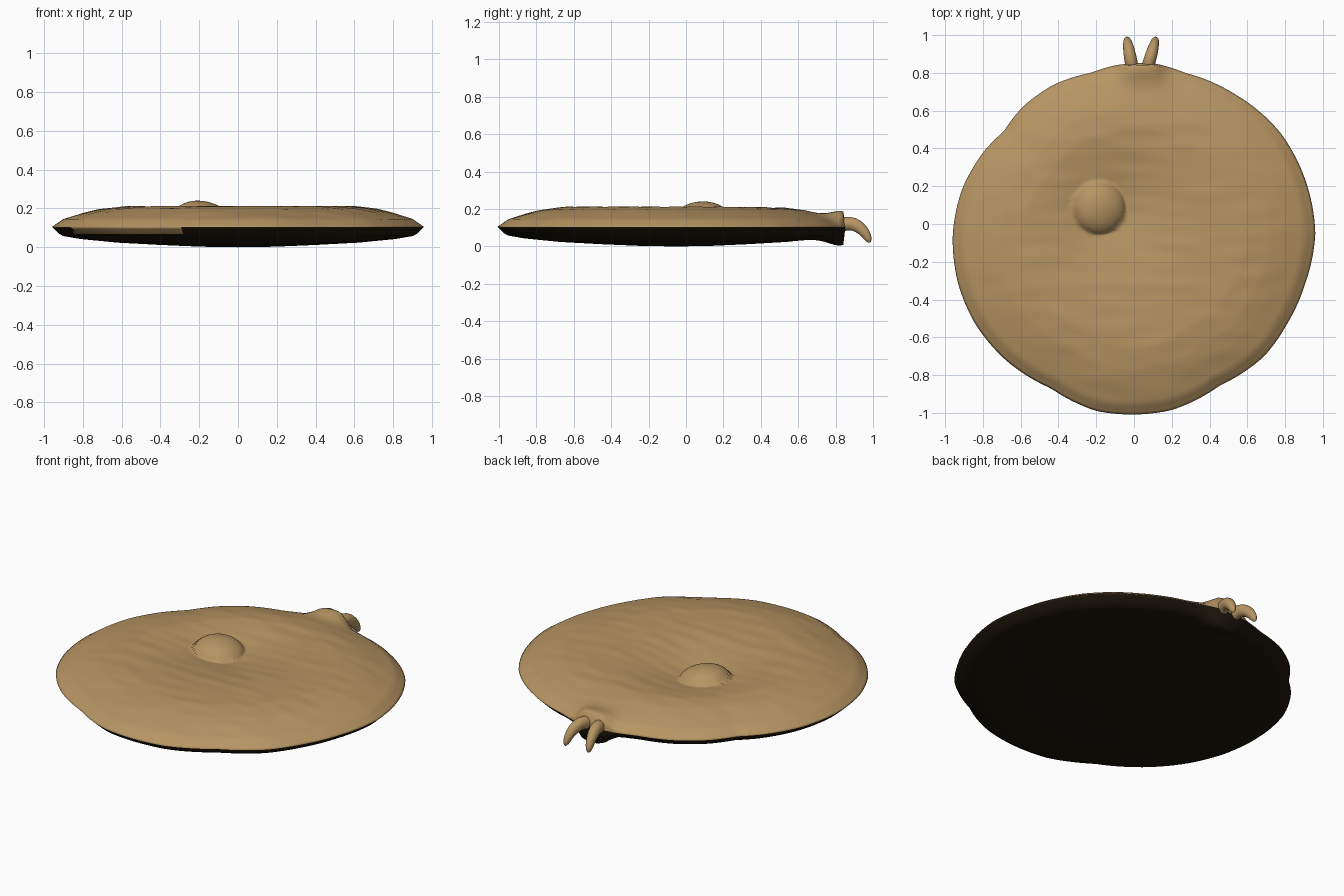
import bpy, bmesh, math
from mathutils import Vector, noise

if "Cube" in bpy.data.objects:
    bpy.data.objects.remove(bpy.data.objects["Cube"])


def material(name, colour):
    mat = bpy.data.materials.new(name)
    mat.use_nodes = True
    mat.diffuse_color = (*colour, 1)
    mat.node_tree.nodes["Principled BSDF"].inputs["Base Color"].default_value = (*colour, 1)
    return mat


tan = material("tan", (0.47, 0.30, 0.125))
dark = material("dark brown", (0.012, 0.008, 0.003))

CENTRE = Vector((0, -0.05))
DISH = Vector((-0.1, 0.06))
BUMP = Vector((-0.185, 0.085))
OUTLINE = [(0.96, -0.05), (0.915, 0.21), (0.77, 0.49), (0.53, 0.69), (0.27, 0.80),
           (0.11, 0.85), (-0.1, 0.84), (-0.23, 0.80), (-0.42, 0.74), (-0.59, 0.62),
           (-0.69, 0.49), (-0.79, 0.39), (-0.91, 0.185), (-0.96, -0.06), (-0.93, -0.32),
           (-0.84, -0.53), (-0.68, -0.72), (-0.44, -0.87), (-0.2, -0.99), (0.2, -0.985),
           (0.455, -0.855), (0.69, -0.70), (0.81, -0.53), (0.905, -0.32)]
TOP = [(0, 0.215), (0.62, 0.212), (0.75, 0.197), (0.83, 0.178), (0.94, 0.145), (1, 0.105)]
BOTTOM = [(0, 0), (0.2, 0.003), (0.42, 0.012), (0.65, 0.024), (0.85, 0.043), (0.95, 0.06), (1, 0.105)]


def lookup(table, s):
    for (a, u), (b, v) in zip(table, table[1:]):
        if s <= b:
            return u + (v - u) * (s - a) / (b - a)
    return table[-1][1]


# rim radius for each angle, from the outline
polar = sorted((math.atan2(y - CENTRE.y, x - CENTRE.x) % math.tau,
                math.hypot(x - CENTRE.x, y - CENTRE.y)) for x, y in OUTLINE)
polar = [(polar[-1][0] - math.tau, polar[-1][1])] + polar + [(polar[0][0] + math.tau, polar[0][1])]


def height(p, s, upper):
    # head swelling at the back edge
    head = math.exp(-((p.x - 0.04) / 0.11) ** 4 - ((p.y - 0.82) / 0.1) ** 2)
    if not upper:
        z = lookup(BOTTOM, s)
        return z * (1 - head) + 0.005 * head if s < 0.99 else z
    z = lookup(TOP, s)
    if s < 0.99:
        z += (0.19 - z) * head
    # sunken middle, with a round knob standing in it
    z -= 0.06 * math.exp(-((p - DISH).length / 0.29) ** 2)
    d = (p - BUMP).length / 0.14
    if d < 1:
        z += 0.08 * math.sqrt(1 - d * d) ** 1.3
    # faint skin wrinkles
    fade = min(1, (1 - s) * 5) * (0 if d < 1.1 else 1)
    return z + 0.004 * fade * noise.noise(Vector((p.x * 4, p.y * 14, 0)))


# flat round body: upper and lower skins share the rim ring
SEG = 160
LEVELS = [i / 50 for i in range(1, 49)] + [0.975, 0.988]
bm = bmesh.new()


def ring(s, upper):
    verts = []
    for i in range(SEG):
        a = math.tau * i / SEG
        p = CENTRE + Vector((math.cos(a), math.sin(a))) * lookup(polar, a) * s
        verts.append(bm.verts.new((p.x, p.y, height(p, s, upper))))
    return verts


rim = ring(1, True)
for upper in (True, False):
    pole = bm.verts.new((*CENTRE, height(CENTRE, 0, upper)))
    rings = [ring(s, upper) for s in LEVELS] + [rim]
    for i in range(SEG):
        j = (i + 1) % SEG
        faces = [bm.faces.new((pole, rings[0][i], rings[0][j]))]
        faces += [bm.faces.new((a[i], b[i], b[j], a[j])) for a, b in zip(rings, rings[1:])]
        for f in faces:
            c = f.calc_center_median()
            low_edge = c.y < 0 and -0.85 < c.x < -0.3 and c.z > 0.075
            f.material_index = 0 if upper or low_edge else 1
            f.smooth = True
bmesh.ops.recalc_face_normals(bm, faces=bm.faces)
mesh = bpy.data.meshes.new("body")
bm.to_mesh(mesh)
bm.free()
mesh.materials.append(tan)
mesh.materials.append(dark)
bpy.context.collection.objects.link(bpy.data.objects.new("body", mesh))


# two curved prongs at the back, bending down to rounded tips
def prong(name, root_x, tip_x):
    path = [(0.80, 0.10, 0.036), (0.85, 0.125, 0.04), (0.90, 0.122, 0.038),
            (0.945, 0.09, 0.031), (0.968, 0.055, 0.025), (0.979, 0.03, 0.016), (0.983, 0.02, 0.004)]
    bm = bmesh.new()
    loops = []
    for k, (y, z, r) in enumerate(path):
        a, b = path[max(k - 1, 0)], path[min(k + 1, len(path) - 1)]
        along = Vector((0, b[0] - a[0], b[1] - a[1])).normalized()
        side = Vector((1, 0, 0))
        up = side.cross(along)
        mid = Vector((root_x + (tip_x - root_x) * (y - 0.84) / 0.14, y, z))
        loops.append([bm.verts.new(mid + (side * math.cos(t) * 0.9 + up * math.sin(t)) * r)
                      for t in (math.tau * i / 16 for i in range(16))])
    for a, b in zip(loops, loops[1:]):
        for i in range(16):
            j = (i + 1) % 16
            bm.faces.new((a[i], a[j], b[j], b[i]))
    bm.faces.new(loops[0])
    bm.faces.new(loops[-1])
    bmesh.ops.recalc_face_normals(bm, faces=bm.faces)
    for f in bm.faces:
        f.smooth = True
    mesh = bpy.data.meshes.new(name)
    bm.to_mesh(mesh)
    bm.free()
    mesh.materials.append(tan)
    obj = bpy.data.objects.new(name, mesh)
    bpy.context.collection.objects.link(obj)
    sub = obj.modifiers.new("Smooth", "SUBSURF")
    sub.levels = sub.render_levels = 1


prong("right_prong", -0.012, -0.037)
prong("left_prong", 0.075, 0.115)
